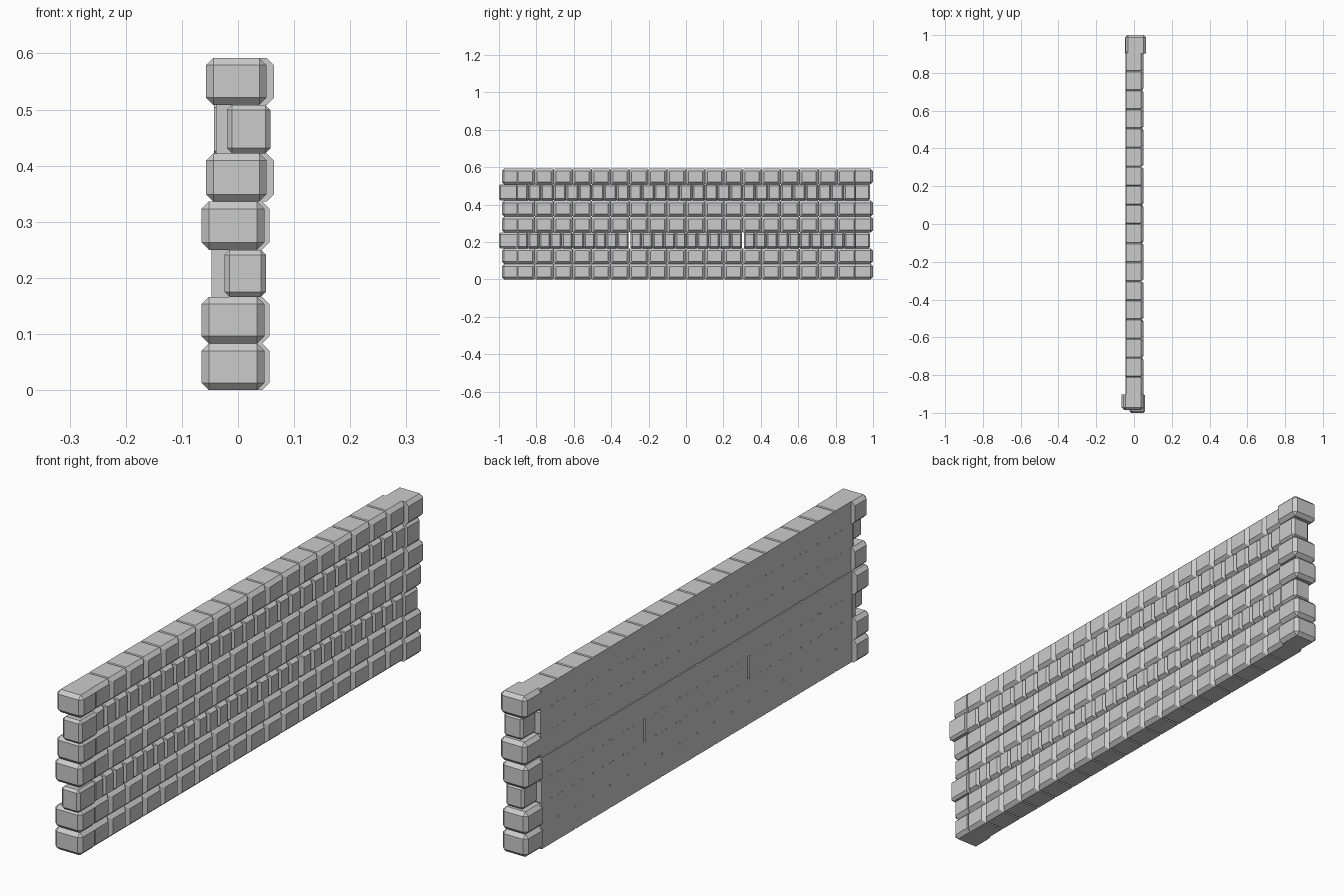
import bpy, bmesh

if "Cube" in bpy.data.objects:
    bpy.data.objects.remove(bpy.data.objects["Cube"])

ROW_Z = [0, 0.083, 0.166, 0.250, 0.336, 0.422, 0.508, 0.592]
NARROW = (2, 5)                       # courses made of small bricks
SHIFT = [0, 0, 0, 0, 0.008, 0.008, 0.008]


def make_object(name, bm):
    bmesh.ops.recalc_face_normals(bm, faces=bm.faces)
    me = bpy.data.meshes.new(name)
    bm.to_mesh(me)
    bm.free()
    ob = bpy.data.objects.new(name, me)
    bpy.context.collection.objects.link(ob)


def ring(bm, x, y0, y1, z0, z1, c):
    pts = [(y0 + c, z0), (y1 - c, z0), (y1, z0 + c), (y1, z1 - c),
           (y1 - c, z1), (y0 + c, z1), (y0, z1 - c), (y0, z0 + c)]
    return [bm.verts.new((x, y, z)) for y, z in pts]


def brick(bm, x0, x1, y0, y1, z0, z1, c=0.013):
    """Brick with flat back and a chamfered +x face."""
    k = 0.004
    rings = [ring(bm, x0, y0, y1, z0, z1, k),
             ring(bm, x1 - 0.014, y0, y1, z0, z1, k),
             ring(bm, x1, y0 + c, y1 - c, z0 + c, z1 - c, k / 2)]
    for a, b in zip(rings, rings[1:]):
        for i in range(8):
            j = (i + 1) % 8
            bm.faces.new((a[i], a[j], b[j], b[i]))
    bm.faces.new(rings[0][::-1])
    bm.faces.new(rings[-1])


def box(bm, x0, x1, y0, y1, z0, z1):
    vs = bmesh.ops.create_cube(bm, size=1)["verts"]
    for v in vs:
        v.co = (x1 if v.co.x > 0 else x0,
                y1 if v.co.y > 0 else y0,
                z1 if v.co.z > 0 else z0)
    return vs


def end_stone(bm, side, x0, x1, inner, outer, z0, z1, c=0.013):
    """Corner stone: every edge chamfered except those round its inner face."""
    y0, y1 = sorted((inner, outer))
    vs = box(bm, x0, x1, y0, y1, z0, z1)
    edges = {e for v in vs for e in v.link_edges
             if not all(abs(w.co.y - inner) < 1e-5 for w in e.verts)}
    bmesh.ops.bevel(bm, geom=list(edges), offset=c, segments=1, affect='EDGES')


# Brick courses in three panels
for r in range(7):
    bm = bmesh.new()
    small = r in NARROW
    n = (10 if r == 2 else 9) if small else 6
    s = SHIFT[r]
    for p in range(3):
        a, b = -0.91 + p * 0.6067, -0.91 + (p + 1) * 0.6067
        if r == 2:
            a, b = a + 0.007, b - 0.004
        w = (b - a) / n
        for i in range(n):
            brick(bm, -0.045 + s / 3, 0.046 + s / 2, a + i * w, a + (i + 1) * w,
                  ROW_Z[r], ROW_Z[r + 1], 0.009 if small else 0.013)
    make_object(f"brick_course_{r + 1}", bm)

# Corner stones at both ends
for side, name in ((-1, "near_end_stones"), (1, "far_end_stones")):
    bm = bmesh.new()
    for r in range(7):
        z0, z1, s = ROW_Z[r], ROW_Z[r + 1], SHIFT[r]
        if r in NARROW:
            outer = -1.0 if side < 0 else 0.985
            end_stone(bm, side, -0.024 + s / 2, 0.050 + s, 0.905 * side, outer, z0, z1, 0.009)
            # thin strip behind the small stone
            if side < 0:
                box(bm, -0.047 + s, -0.01, -0.92, -0.905, z0, z1)
        else:
            x0, x1 = (-0.065 + s, 0.047 + s / 2) if side < 0 else (-0.048 + s / 2, 0.056 + s)
            outer = -0.985 if side < 0 else 1.0
            end_stone(bm, side, x0, x1, 0.903 * side, outer, z0, z1)
    make_object(name, bm)
